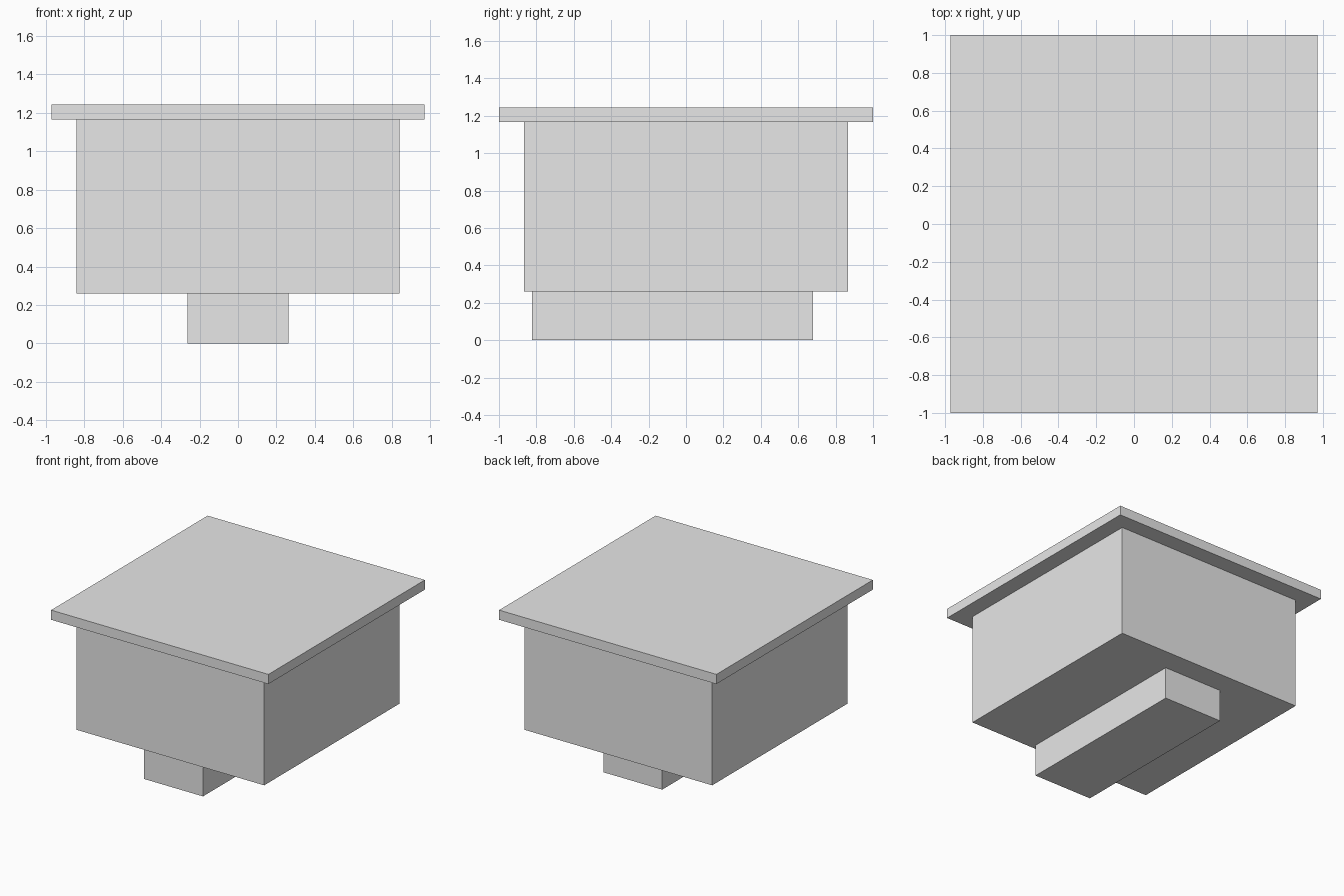
import bpy

cube = bpy.data.objects.get("Cube")
if cube:
    bpy.data.objects.remove(cube, do_unlink=True)

# One plain grey for every part
grey = bpy.data.materials.new("light_grey")
grey.use_nodes = True
colour = (0.8, 0.8, 0.8, 1.0)
grey.diffuse_color = colour
grey.node_tree.nodes["Principled BSDF"].inputs["Base Color"].default_value = colour


def box(name, low, high):
    """Flat-sided box between two opposite corners."""
    centre = [(a + b) / 2 for a, b in zip(low, high)]
    size = [b - a for a, b in zip(low, high)]
    bpy.ops.mesh.primitive_cube_add(size=1, location=centre)
    part = bpy.context.object
    part.name = name
    part.scale = size
    bpy.ops.object.transform_apply(location=False, rotation=False, scale=True)
    part.data.materials.append(grey)
    return part


FOOT_TOP, BODY_TOP, LID_TOP = 0.26, 1.166, 1.244

# Narrow foot, set slightly towards the front
box("foot", (-0.263, -0.823, 0), (0.263, 0.68, FOOT_TOP))
# Main box
box("body", (-0.84, -0.865, FOOT_TOP), (0.84, 0.865, BODY_TOP))
# Thin overhanging lid
box("lid", (-0.972, -1, BODY_TOP), (0.972, 1, LID_TOP))
